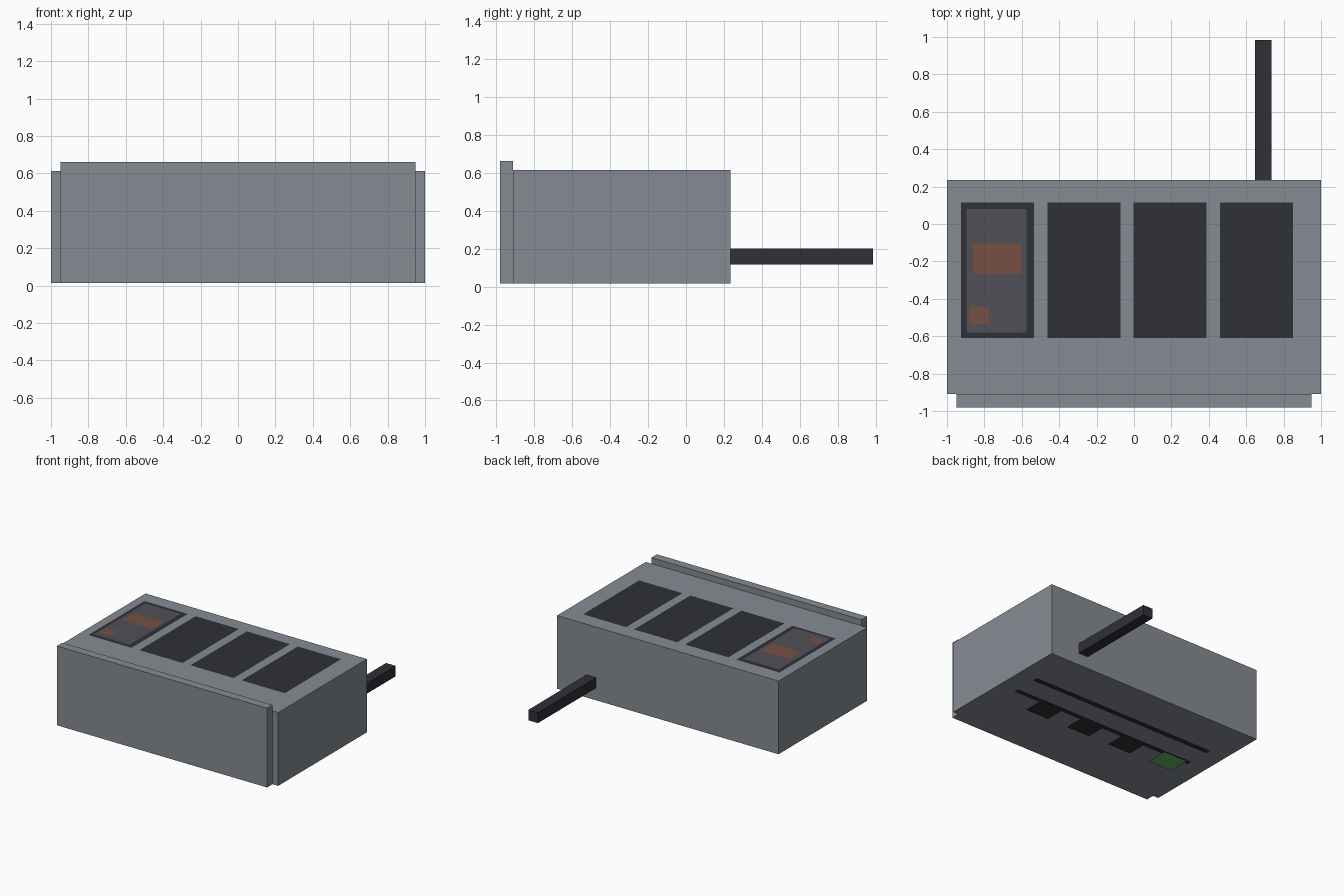
import bpy

if "Cube" in bpy.data.objects:
    bpy.data.objects.remove(bpy.data.objects["Cube"])


def material(name, rgb):
    m = bpy.data.materials.new(name)
    m.diffuse_color = (*rgb, 1)
    m.use_nodes = True
    m.node_tree.nodes["Principled BSDF"].inputs["Base Color"].default_value = m.diffuse_color
    return m


STEEL = material("steel_grey", (0.235, 0.262, 0.288))
BLACK = material("near_black", (0.029, 0.029, 0.040))
SCREEN = material("screen_grey", (0.080, 0.080, 0.095))
RUST = material("rust_orange", (0.184, 0.078, 0.058))
GREEN = material("green", (0.138, 0.47, 0.165))


def make(name, verts, faces, mat):
    me = bpy.data.meshes.new(name)
    me.from_pydata(verts, [], faces)
    me.materials.append(mat)
    ob = bpy.data.objects.new(name, me)
    bpy.context.collection.objects.link(ob)
    return ob


def box(name, x, y, z, mat):
    verts = [(a, b, c) for c in z for b in y for a in x]
    faces = [(0, 2, 3, 1), (4, 5, 7, 6), (0, 1, 5, 4),
             (2, 6, 7, 3), (0, 4, 6, 2), (1, 3, 7, 5)]
    return make(name, verts, faces, mat)


def sheet(name, x, y, z, mat, up=True):
    """Flat rectangle facing up or down."""
    verts = [(x[0], y[0], z), (x[1], y[0], z), (x[1], y[1], z), (x[0], y[1], z)]
    return make(name, verts, [(0, 1, 2, 3) if up else (3, 2, 1, 0)], mat)


# Main casing, raised front plate and rear bar
box("casing", (-1, 1), (-0.91, 0.235), (0.015, 0.613), STEEL)
box("front_plate", (-0.95, 0.95), (-0.98, -0.91), (0.015, 0.662), STEEL)
box("rear_bar", (0.648, 0.735), (0.235, 0.985), (0.115, 0.20), BLACK)

# Four dark panels on top
for i in range(4):
    x = -0.925 + 0.4617 * i
    sheet(f"top_panel_{i + 1}", (x, x + 0.39), (-0.61, 0.115), 0.617, BLACK)

# Screen with its markings on the first panel
sheet("screen", (-0.895, -0.575), (-0.58, 0.08), 0.620, SCREEN)
sheet("screen_block", (-0.86, -0.60), (-0.265, -0.105), 0.623, RUST)
sheet("screen_button_left", (-0.88, -0.775), (-0.535, -0.445), 0.623, RUST)
sheet("screen_button_right", (-0.71, -0.605), (-0.535, -0.445), 0.623, SCREEN)

# Underside: two long strips and four tags, the last one green
sheet("rear_strip", (-0.83, 0.86), (-0.15, -0.105), 0.004, BLACK, up=False)
sheet("middle_strip", (-0.83, 0.86), (-0.365, -0.325), 0.004, BLACK, up=False)
for i in range(4):
    x = 0.515 - 0.4 * i
    sheet(f"bottom_tag_{i + 1}", (x - 0.107, x + 0.107), (-0.515, -0.335), 0.0,
          GREEN if i == 3 else BLACK, up=False)
